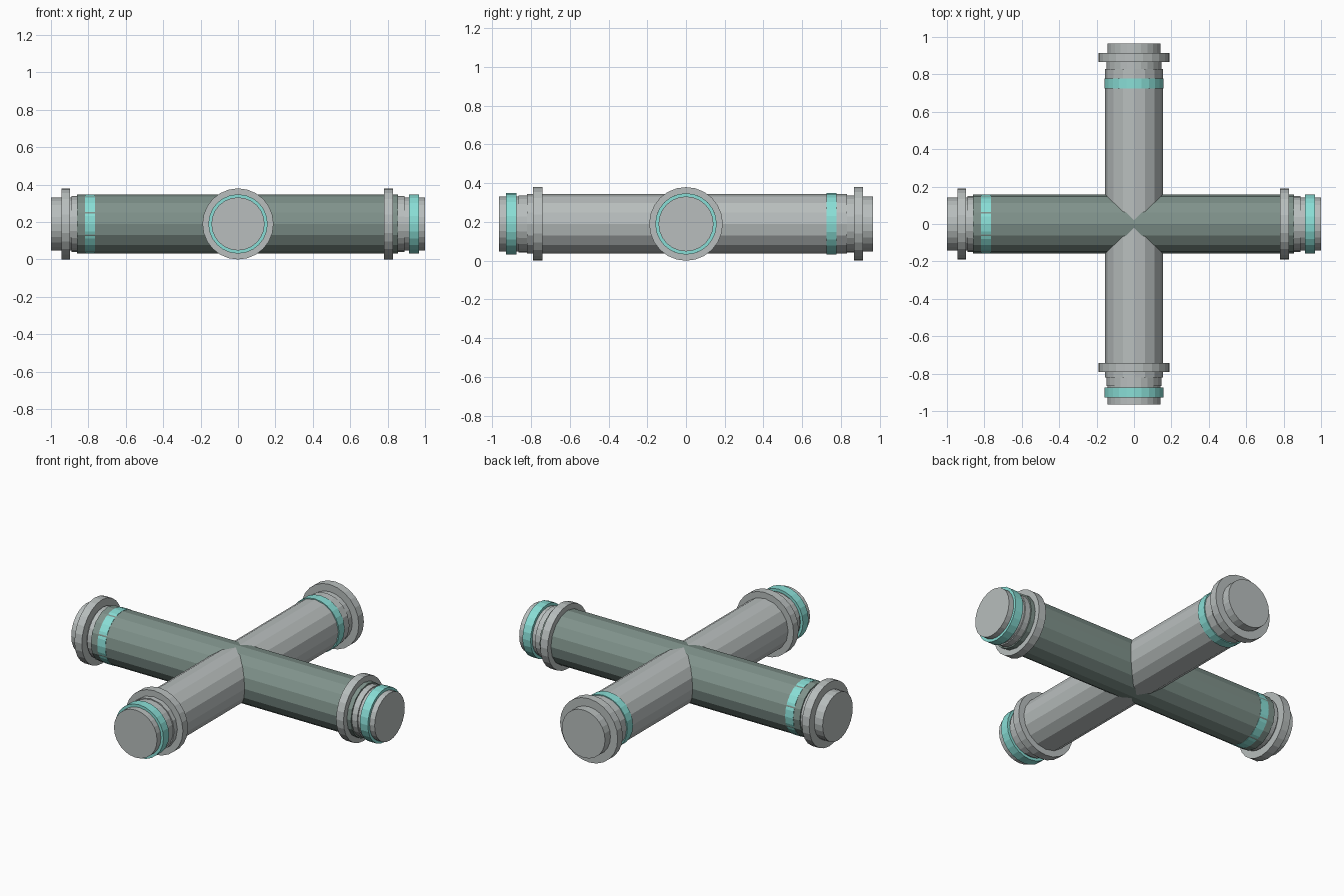
import bpy
from math import pi
from mathutils import Matrix, Vector

cube = bpy.data.objects.get("Cube")
if cube:
    bpy.data.objects.remove(cube, do_unlink=True)

AXIS_HEIGHT = 0.19


def material(name, color):
    mat = bpy.data.materials.new(name)
    mat.use_nodes = True
    mat.diffuse_color = (*color, 1)
    mat.node_tree.nodes["Principled BSDF"].inputs["Base Color"].default_value = (*color, 1)
    return mat


grey = material("light grey metal", (0.48, 0.515, 0.51))
green = material("grey green paint", (0.215, 0.29, 0.26))
teal = material("pale teal", (0.25, 0.73, 0.67))

# Rotations that lay a cylinder along x or y with an edge on top
LAY = {"x": Matrix.Rotation(pi / 2, 4, "Y"), "y": Matrix.Rotation(-pi / 2, 4, "X")}


def tube(name, axis, start, end, radius, sides, mat):
    """Closed cylinder from start to end along an axis."""
    bpy.ops.mesh.primitive_cylinder_add(vertices=sides, radius=radius, depth=end - start)
    obj = bpy.context.object
    obj.name = name
    middle = (start + end) / 2
    place = Vector((middle, 0, AXIS_HEIGHT) if axis == "x" else (0, middle, AXIS_HEIGHT))
    obj.data.transform(LAY[axis])
    obj.location = place
    obj.data.materials.append(mat)
    return obj


# Pipe running left to right
tube("cross_core", "x", -1.0, 1.0, 0.142, 24, grey)
tube("cross_collar", "x", -0.89, 0.89, 0.149, 24, grey)
tube("cross_sleeve", "x", -0.86, 0.855, 0.158, 16, green)

# Pipe running front to back
tube("long_core", "y", -0.965, 0.965, 0.142, 24, grey)
tube("long_collar", "y", -0.865, 0.87, 0.147, 24, grey)
tube("long_sleeve", "y", -0.82, 0.83, 0.154, 16, grey)

# Flanges and coloured bands
for name, axis, start in (("right_flange", "x", -0.945), ("left_flange", "x", 0.78),
                          ("front_flange", "y", -0.79), ("back_flange", "y", 0.866)):
    tube(name, axis, start, start + 0.048, 0.19, 24, grey)

for name, axis, start in (("right_band", "x", -0.817), ("left_band", "x", 0.914),
                          ("front_band", "y", -0.928), ("back_band", "y", 0.725)):
    tube(name, axis, start, start + 0.053, 0.1585, 24, teal)
